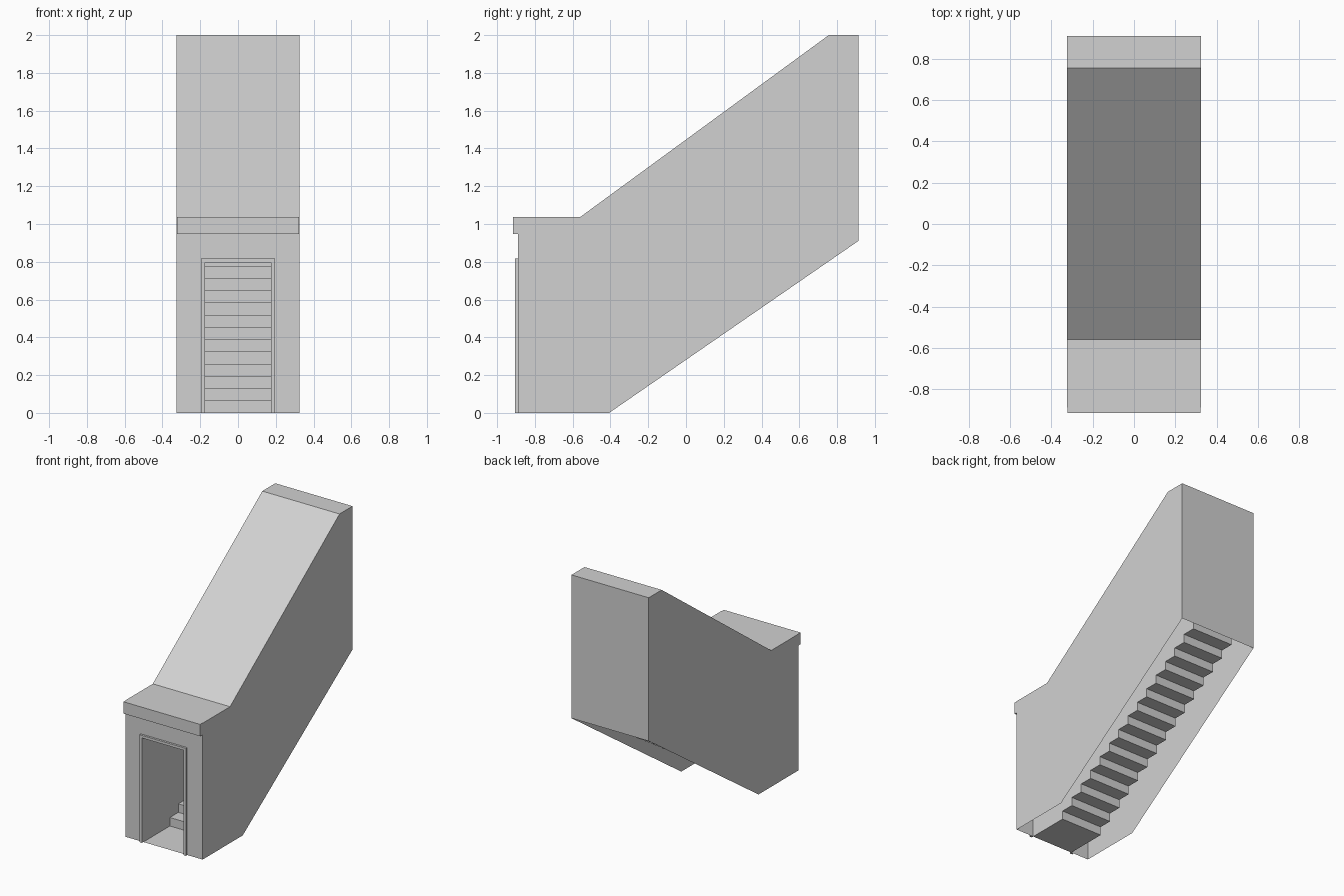
import bpy
import bmesh

cube = bpy.data.objects.get("Cube")
if cube:
    bpy.data.objects.remove(cube, do_unlink=True)

grey = bpy.data.materials.new("plain_grey")
grey.use_nodes = True
colour = (0.64, 0.64, 0.64, 1)
grey.diffuse_color = colour
grey.node_tree.nodes["Principled BSDF"].inputs["Base Color"].default_value = colour


def finish(name, bm):
    """Turn a bmesh into a named, coloured object."""
    bmesh.ops.remove_doubles(bm, verts=bm.verts, dist=0.0001)
    bmesh.ops.recalc_face_normals(bm, faces=bm.faces)
    mesh = bpy.data.meshes.new(name)
    bm.to_mesh(mesh)
    bm.free()
    mesh.materials.append(grey)
    obj = bpy.data.objects.new(name, mesh)
    bpy.context.collection.objects.link(obj)
    return obj


def face(bm, points):
    bm.faces.new([bm.verts.new(p) for p in points])


def skin(bm, profile, half, open_edges):
    """Two side walls from a (y, z) profile, joined by strips except at open edges."""
    for x in (-half, half):
        face(bm, [(x, y, z) for y, z in profile])
    for i, (y0, z0) in enumerate(profile):
        if i in open_edges:
            continue
        y1, z1 = profile[(i + 1) % len(profile)]
        face(bm, [(-half, y0, z0), (half, y0, z0), (half, y1, z1), (-half, y1, z1)])


def box(name, x0, x1, y0, y1, z0, z1):
    bm = bmesh.new()
    skin(bm, [(y0, z0), (y1, z0), (y1, z1), (y0, z1)], (x1 - x0) / 2, ())
    bmesh.ops.translate(bm, verts=bm.verts, vec=((x0 + x1) / 2, 0, 0))
    return finish(name, bm)


HALF, FRONT, BACK, TOP = 0.325, -0.889, 0.912, 1.037
DOOR, DOOR_TOP = 0.174, 0.797

# Outer shell: open underneath, with a doorway in the front wall
shell = bmesh.new()
outline = [(FRONT, 0), (-0.407, 0), (BACK, 0.91), (BACK, 2.0),
           (0.756, 2.0), (-0.56, TOP), (FRONT, TOP)]
skin(shell, outline, HALF, (0, 1, 6))
face(shell, [(x, FRONT, z) for x, z in (
    (-HALF, 0), (-DOOR, 0), (-DOOR, DOOR_TOP), (DOOR, DOOR_TOP),
    (DOOR, 0), (HALF, 0), (HALF, TOP), (-HALF, TOP))])
finish("outer_shell", shell)

# Stair passage: floor, steps, landing, ceiling and inner walls
STEPS, RISE, RUN, FIRST = 15, 0.0648, 0.1017, -0.57
path = [(FRONT, 0)]
for k in range(STEPS):
    y = FIRST + k * RUN
    path += [(y, k * RISE), (y, (k + 1) * RISE)]
landing = STEPS * RISE
end = BACK - 0.006
path += [(end, landing), (end, landing + 0.8), (0.86, landing + 0.8),
         (-0.5, DOOR_TOP), (FRONT, DOOR_TOP)]
passage = bmesh.new()
skin(passage, path, DOOR, (len(path) - 1,))
finish("stair_passage", passage)

# Ledge over the entrance
box("entrance_ledge", -0.322, 0.322, -0.915, FRONT, 0.947, TOP)

# Door frame
FRAME = 0.195
for name, side in (("left_door_jamb", 1), ("right_door_jamb", -1)):
    a, b = sorted((side * DOOR, side * FRAME))
    box(name, a, b, -0.905, FRONT, 0, DOOR_TOP)
box("door_lintel", -FRAME, FRAME, -0.905, FRONT, DOOR_TOP, 0.817)
